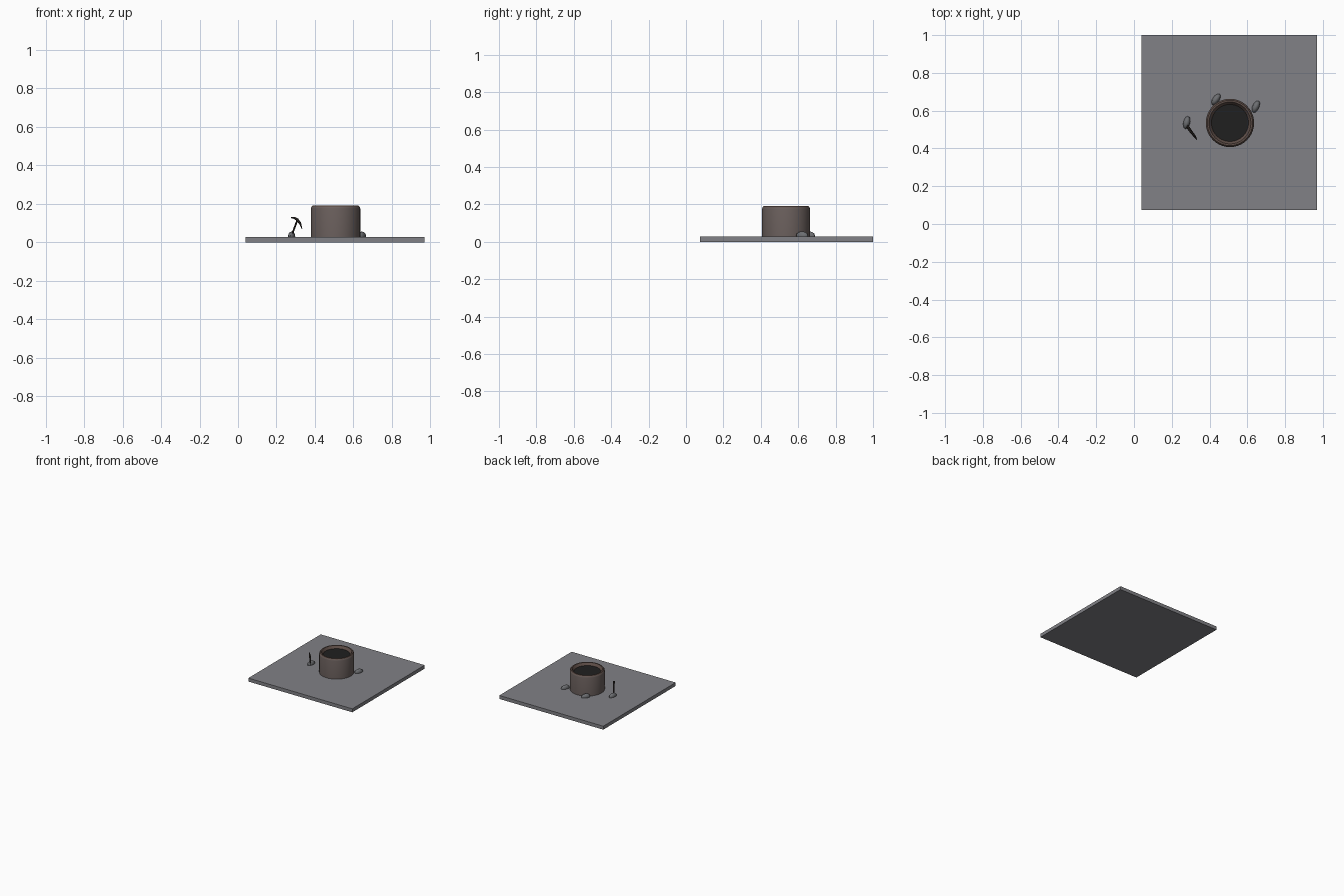
import bpy, bmesh, math
from mathutils import Vector, Matrix

if "Cube" in bpy.data.objects:
    bpy.data.objects.remove(bpy.data.objects["Cube"])


def material(name, rgb):
    m = bpy.data.materials.new(name)
    m.diffuse_color = (*rgb, 1)
    m.use_nodes = True
    m.node_tree.nodes["Principled BSDF"].inputs["Base Color"].default_value = m.diffuse_color
    return m


STONE = material("slab grey", (0.22, 0.22, 0.238))
BROWN = material("wall brown grey", (0.145, 0.115, 0.108))
RIM = material("rim brown", (0.115, 0.078, 0.066))
BLACK = material("pit black", (0.014, 0.014, 0.014))
ROCK = material("rock grey", (0.15, 0.155, 0.165))
DARK = material("tool dark", (0.03, 0.024, 0.022))


def make(name, bm, mats, smooth=True):
    bmesh.ops.recalc_face_normals(bm, faces=bm.faces)
    me = bpy.data.meshes.new(name)
    bm.to_mesh(me)
    bm.free()
    for m in mats:
        me.materials.append(m)
    ob = bpy.data.objects.new(name, me)
    bpy.context.collection.objects.link(ob)
    if smooth:
        bpy.ops.object.select_all(action='DESELECT')
        ob.select_set(True)
        bpy.context.view_layer.objects.active = ob
        bpy.ops.object.shade_smooth_by_angle(angle=math.radians(35))
    return ob


# ground slab
bm = bmesh.new()
bmesh.ops.create_cube(bm, size=1, matrix=Matrix.Translation((0.505, 0.5375, 0.014))
                      @ Matrix.Diagonal((0.93, 0.925, 0.028, 1)))
make("base_slab", bm, [STONE], False)

# round well wall, turned from a profile: (radius, height, colour of band above it)
CX, CY, N = 0.508, 0.535, 40
PROFILE = [(0.128, 0.027, 0), (0.128, 0.176, 0), (0.126, 0.184, 1),
           (0.120, 0.190, 1), (0.111, 0.190, 1), (0.098, 0.170, 2)]
bm = bmesh.new()
rings = [[bm.verts.new((CX + r * math.cos(2 * math.pi * i / N),
                        CY + r * math.sin(2 * math.pi * i / N), z)) for i in range(N)]
         for r, z, _ in PROFILE]
for k in range(len(rings) - 1):
    for i in range(N):
        j = (i + 1) % N
        f = bm.faces.new((rings[k][i], rings[k][j], rings[k + 1][j], rings[k + 1][i]))
        f.material_index = PROFILE[k][2]
bm.faces.new(rings[-1]).material_index = 2
make("well_wall", bm, [BROWN, RIM, BLACK])

# small rocks lying around the well
for i, (x, y, turn) in enumerate([(0.279, 0.537, -12), (0.434, 0.66, -35), (0.645, 0.621, -25)]):
    bm = bmesh.new()
    bmesh.ops.create_icosphere(bm, subdivisions=2, radius=1,
                               matrix=Matrix.Translation((x, y, 0.032))
                               @ Matrix.Rotation(math.radians(turn), 4, 'Z')
                               @ Matrix.Diagonal((0.018, 0.035, 0.024, 1)))
    make(f"rock_{i + 1}", bm, [ROCK])


def tube(name, points, radii):
    """Six-sided tapered tube through points."""
    bm = bmesh.new()
    pts = [Vector(p) for p in points]
    loops = []
    for i, p in enumerate(pts):
        d = pts[min(i + 1, len(pts) - 1)] - pts[max(i - 1, 0)]
        q = d.to_track_quat('Z', 'Y')
        loops.append([bm.verts.new(p + q @ Vector((radii[i] * math.cos(a * math.pi / 3),
                                                   radii[i] * math.sin(a * math.pi / 3), 0)))
                      for a in range(6)])
    for a, b in zip(loops, loops[1:]):
        for i in range(6):
            j = (i + 1) % 6
            bm.faces.new((a[i], a[j], b[j], b[i]))
    bm.faces.new(loops[0])
    bm.faces.new(loops[-1])
    make(name, bm, [DARK])


# pickaxe stuck in the first rock
tube("pick_handle", [(0.280, 0.525, 0.038), (0.309, 0.484, 0.116)], [0.005, 0.005])
tube("pick_head", [(0.278, 0.515, 0.128), (0.293, 0.497, 0.127), (0.309, 0.480, 0.117),
                   (0.323, 0.462, 0.099), (0.333, 0.446, 0.071)],
     [0.003, 0.006, 0.007, 0.006, 0.002])
